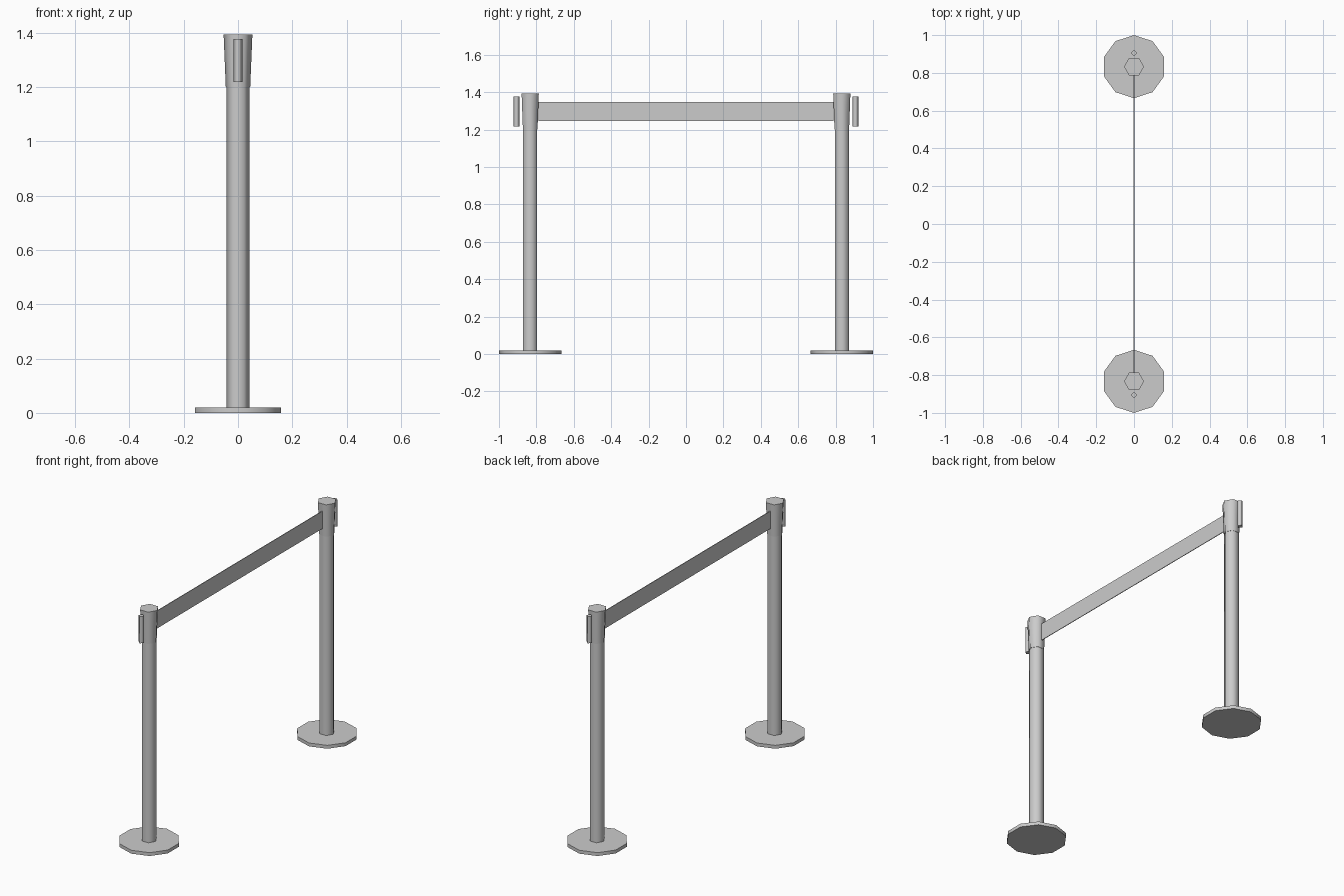
import bpy
import bmesh
import math
from mathutils import Matrix

cube = bpy.data.objects.get("Cube")
if cube:
    bpy.data.objects.remove(cube, do_unlink=True)

# One plain grey for every part
grey = bpy.data.materials.new("plain_grey")
grey.use_nodes = True
COLOUR = (0.6, 0.6, 0.6, 1)
grey.diffuse_color = COLOUR
grey.node_tree.nodes["Principled BSDF"].inputs["Base Color"].default_value = COLOUR


def add_object(name, bm):
    mesh = bpy.data.meshes.new(name)
    bm.to_mesh(mesh)
    bm.free()
    mesh.materials.append(grey)
    obj = bpy.data.objects.new(name, mesh)
    bpy.context.collection.objects.link(obj)
    return obj


def prism(name, sides, r_low, r_high, z_low, z_high, y, turn=0):
    """Upright prism with smooth sides and flat caps."""
    bm = bmesh.new()
    bmesh.ops.create_cone(bm, cap_ends=True, segments=sides, radius1=r_low,
                          radius2=r_high, depth=z_high - z_low,
                          matrix=Matrix.Rotation(turn, 4, "Z"))
    bm.normal_update()
    for face in bm.faces:
        face.smooth = abs(face.normal.z) < 0.9
    obj = add_object(name, bm)
    obj.location = (0, y, (z_low + z_high) / 2)
    return obj


# Two mirrored stanchions
POST_Y = 0.833
quarter = math.pi / 2
for label, side in (("front", -1), ("back", 1)):
    y = side * POST_Y
    prism(label + "_base", 10, 0.167, 0.167, 0, 0.02, y, turn=0)
    prism(label + "_post", 6, 0.043, 0.043, 0.02, 1.21, y, turn=quarter)
    prism(label + "_head", 6, 0.045, 0.053, 1.2, 1.393, y, turn=quarter)
    prism(label + "_clip", 4, 0.017, 0.017, 1.218, 1.376, side * 0.906)

# Flat belt stretched between the heads
bm = bmesh.new()
bmesh.ops.create_cube(bm, size=1, matrix=Matrix.Diagonal((0.004, 1.575, 0.104, 1)))
belt = add_object("belt", bm)
belt.location = (0, 0, 1.297)
